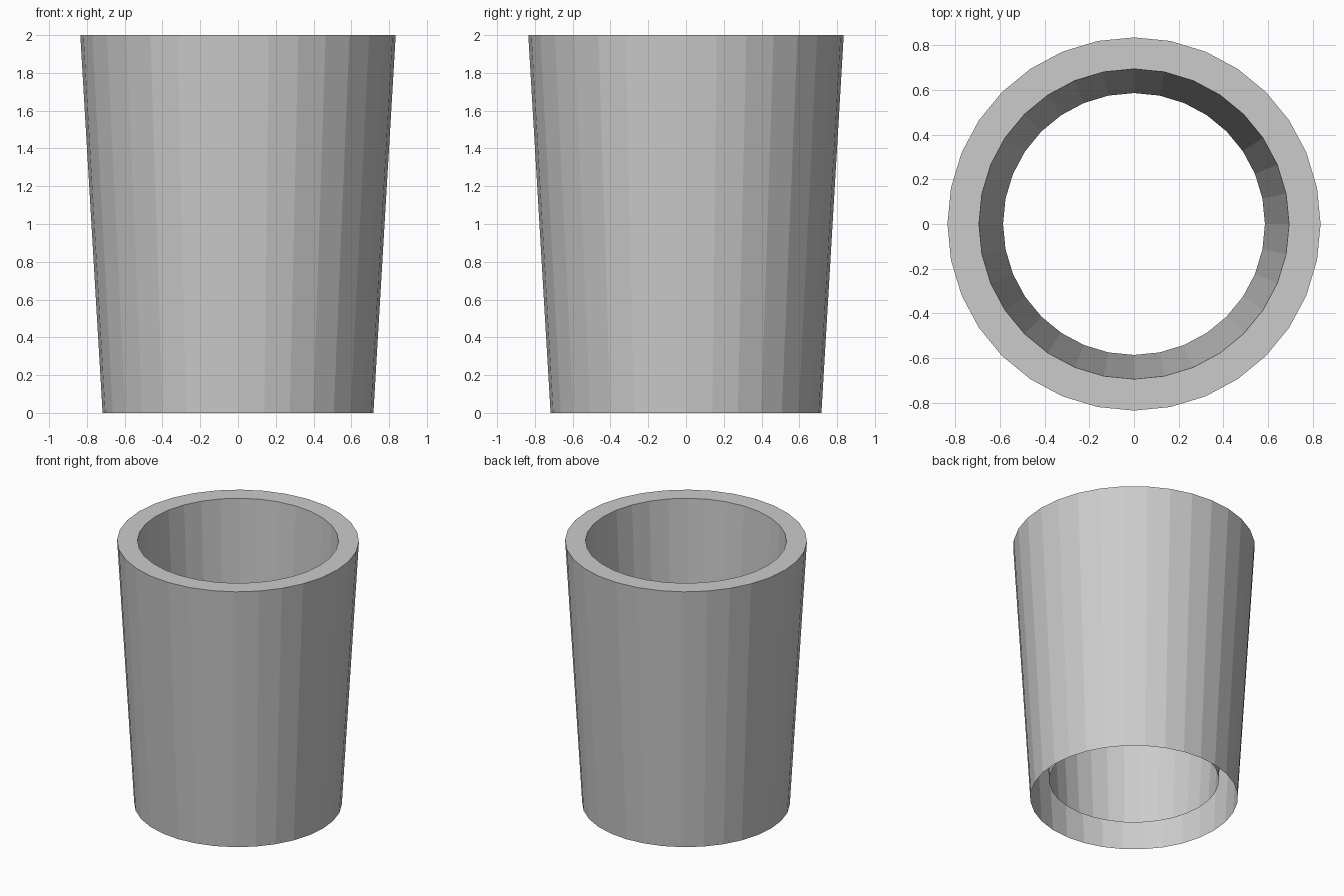
import bpy, bmesh
from math import cos, sin, tau

if "Cube" in bpy.data.objects:
    bpy.data.objects.remove(bpy.data.objects["Cube"])

SIDES = 32

def revolve(name, profile):
    """Spin an open (radius, z) profile round the z axis into flat facets."""
    bm = bmesh.new()
    rings = [[bm.verts.new((r * cos(tau * i / SIDES), r * sin(tau * i / SIDES), z))
              for i in range(SIDES)] for r, z in profile]
    for a, b in zip(rings, rings[1:]):
        for i in range(SIDES):
            j = (i + 1) % SIDES
            bm.faces.new((a[i], a[j], b[j], b[i]))
    mesh = bpy.data.meshes.new(name)
    bm.to_mesh(mesh)
    bm.free()
    obj = bpy.data.objects.new(name, mesh)
    bpy.context.collection.objects.link(obj)
    return obj

# Tapered open tube: outer wall, flat rim, inner wall stopping short of the base
revolve("tapered_cup", [(0.717, 0.0), (0.835, 2.0), (0.694, 2.0), (0.586, 0.138)])
